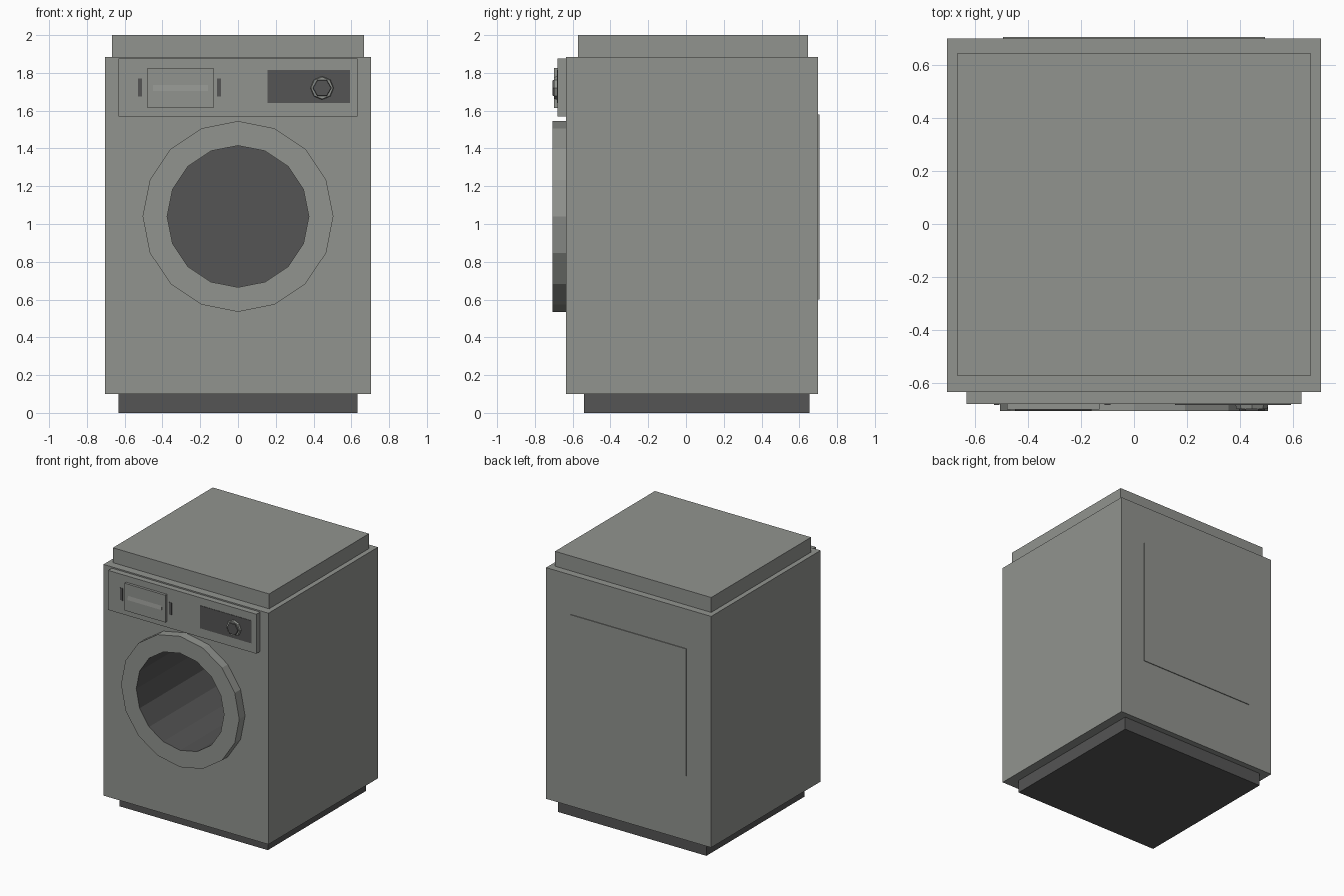
import bpy, bmesh, math
from mathutils import Matrix

if "Cube" in bpy.data.objects:
    bpy.data.objects.remove(bpy.data.objects["Cube"])


def mat(name, rgb):
    m = bpy.data.materials.new(name)
    m.diffuse_color = (*rgb, 1)
    m.use_nodes = True
    m.node_tree.nodes["Principled BSDF"].inputs["Base Color"].default_value = m.diffuse_color
    return m


GREY = mat("casing_grey", (0.285, 0.295, 0.275))
DARK = mat("dark_grey", (0.09, 0.09, 0.09))
DOOR_Z = 1.04


def finish(name, bm, *mats):
    bmesh.ops.recalc_face_normals(bm, faces=bm.faces)
    me = bpy.data.meshes.new(name)
    bm.to_mesh(me)
    bm.free()
    ob = bpy.data.objects.new(name, me)
    bpy.context.collection.objects.link(ob)
    for m in mats:
        me.materials.append(m)
    return ob


def box(name, x, y, z, m):
    bm = bmesh.new()
    bmesh.ops.create_cube(bm, size=1)
    for v in bm.verts:
        v.co = [(a + b) / 2 + c * (b - a) for c, (a, b) in zip(v.co, (x, y, z))]
    return finish(name, bm, m)


def ring_of(bm, n, r, cx, y, cz):
    return [bm.verts.new((cx + r * math.cos(2 * math.pi * i / n), y,
                          cz + r * math.sin(2 * math.pi * i / n))) for i in range(n)]


def skin(bm, a, b, idx=0):
    n = len(a)
    for i in range(n):
        j = (i + 1) % n
        bm.faces.new((a[i], a[j], b[j], b[i])).material_index = idx


def disc_solid(name, n, r0, r1, cx, cz, y0, y1, m):
    bm = bmesh.new()
    a, b = ring_of(bm, n, r0, cx, y0, cz), ring_of(bm, n, r1, cx, y1, cz)
    skin(bm, a, b)
    bm.faces.new(a)
    bm.faces.new(b)
    return finish(name, bm, m)


# casing with drum opening
body = box("body", (-0.705, 0.705), (-0.635, 0.70), (0.10, 1.885), GREY)
body.data.materials.append(DARK)
cutter = disc_solid("drum_cutter", 16, 0.375, 0.375, 0, DOOR_Z, -0.8, 0.14, DARK)
cutter.hide_render = True
mod = body.modifiers.new("drum", 'BOOLEAN')
mod.object, mod.operation, mod.solver = cutter, 'DIFFERENCE', 'EXACT'
bpy.context.view_layer.objects.active = body
bpy.ops.object.modifier_apply(modifier="drum")
bpy.data.objects.remove(cutter)
for p in body.data.polygons:      # drum walls and back are dark
    c = p.center
    inside = math.hypot(c.x, c.z - DOOR_Z) < 0.38 and -0.63 < c.y < 0.2
    p.material_index = 1 if inside else 0

# plinth, lid, back plate
box("base", (-0.633, 0.633), (-0.54, 0.655), (0, 0.10), DARK)
box("lid", (-0.667, 0.667), (-0.573, 0.645), (1.885, 2.0), GREY)
box("back_plate", (-0.495, 0.495), (0.70, 0.706), (0.60, 1.58), GREY)

# door ring: grey outside, dark inner wall
bm = bmesh.new()
o0, o1 = (ring_of(bm, 16, 0.505, 0, y, DOOR_Z) for y in (-0.635, -0.706))
i0, i1 = (ring_of(bm, 16, 0.375, 0, y, DOOR_Z) for y in (-0.635, -0.706))
skin(bm, o0, o1)
skin(bm, o1, i1)
skin(bm, i1, i0, 1)
skin(bm, i0, o0)
finish("door_ring", bm, GREY, DARK)

# control panel and soap drawer
box("control_panel", (-0.633, 0.633), (-0.68, -0.635), (1.57, 1.875), GREY)
box("drawer", (-0.48, -0.13), (-0.70, -0.68), (1.615, 1.825), GREY)
lip = box("drawer_lip", (-0.45, -0.16), (-0.706, -0.70), (1.705, 1.735), GREY)
for v in lip.data.vertices:       # taper the lip into the drawer face
    if v.co.z > 1.72:
        v.co.y = -0.70
for x in (-0.518, -0.10):
    box("drawer_slot", (x - 0.011, x + 0.011), (-0.683, -0.68), (1.675, 1.77), DARK)

# display and dial
box("display", (0.155, 0.592), (-0.683, -0.68), (1.64, 1.815), DARK)
disc_solid("dial_rim", 8, 0.062, 0.058, 0.445, 1.72, -0.683, -0.698, GREY)
disc_solid("dial_cap", 6, 0.05, 0.047, 0.445, 1.72, -0.698, -0.706, DARK)
